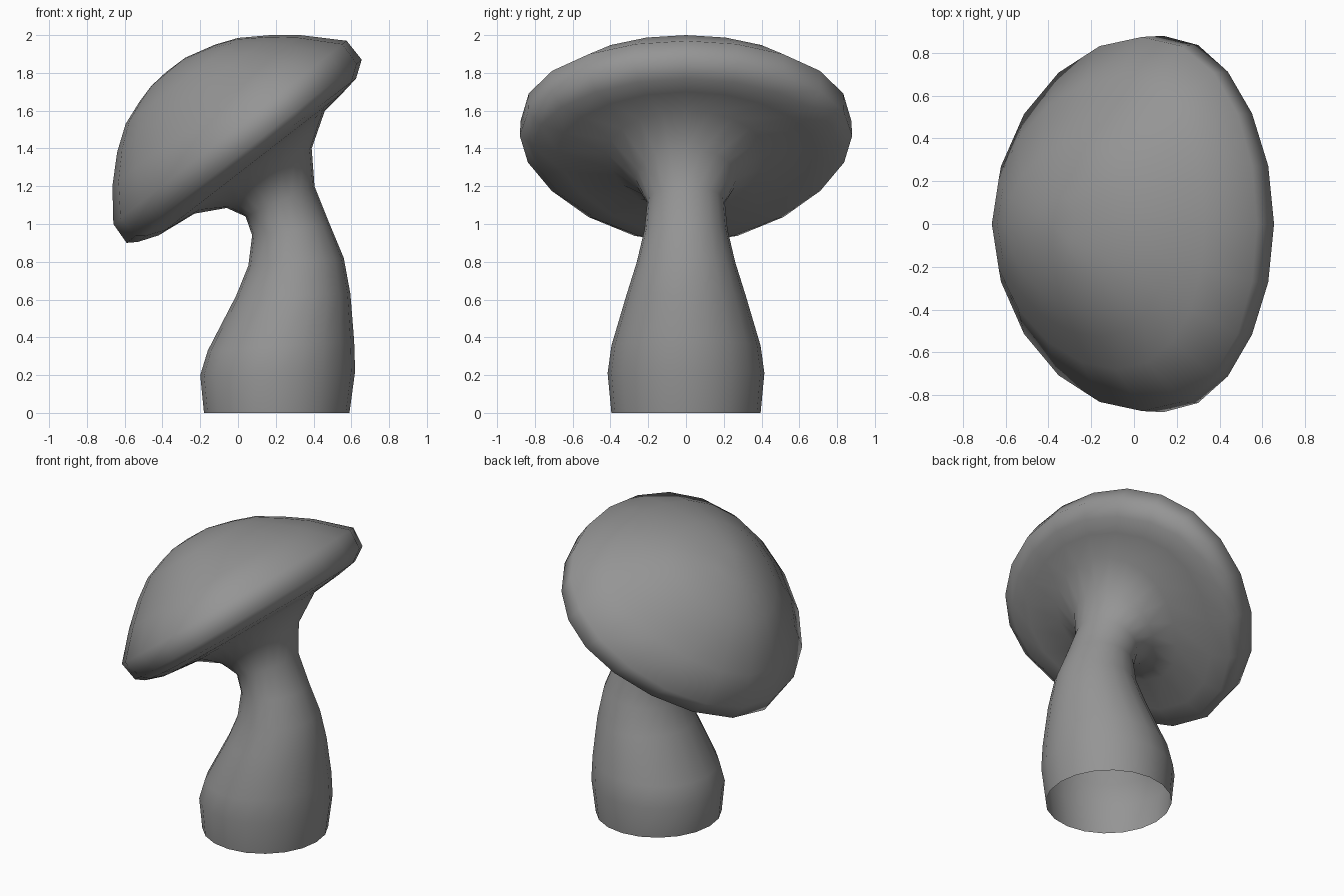
import bpy, bmesh, math
from mathutils import Vector

cube = bpy.data.objects.get("Cube")
if cube:
    bpy.data.objects.remove(cube)

SIDES = 20

grey = bpy.data.materials.new("warm_stone_grey")
grey.use_nodes = True
colour = (0.3, 0.3, 0.3, 1)
grey.diffuse_color = colour
grey.node_tree.nodes["Principled BSDF"].inputs["Base Color"].default_value = colour

# Each ring: low-side x, z, high-side x, z, half depth
stem = [
    (-.18, 0, .59, 0, .395),
    (-.20, .20, .62, .22, .415),
    (-.16, .33, .615, .38, .395),
    (-.01, .62, .595, .63, .315),
    (.055, .78, .56, .82, .26),
    (.075, .94, .485, 1.0, .22),
    (.04, 1.04, .405, 1.2, .205),
    (-.06, 1.085, .39, 1.4, .27),
]
underside = [
    (-.23, 1.055, .46, 1.6, .42),
    (-.42, .94, .56, 1.70, .68),
    (-.53, .905, .625, 1.77, .81),
    (-.59, .90, .655, 1.87, .88),
]
brim = [(-.66, 1.0, .575, 1.97, .875)]
dome = [
    (-.665, 1.2, .33, 2.0, .68),
    (-.64, 1.38, .17, 2.0, .53),
    (-.595, 1.53, 0, 1.985, .39),
    (-.52, 1.65, -.12, 1.95, .255),
    (-.46, 1.73, -.28, 1.88, .13),
]
APEX = (-.38, 1.805)


def add_ring(bm, ring, skew=0, lean=0):
    """Tilted egg; skew moves the widest point to the high side, lean narrows the low end."""
    low, high = Vector((ring[0], 0, ring[1])), Vector((ring[2], 0, ring[3]))
    middle, half = (low + high) / 2, (high - low) / 2
    verts = []
    for i in range(SIDES):
        a = math.tau * i / SIDES
        c, s = math.cos(a), math.sin(a)
        p = middle + half * (c + skew * s * s * (1 - lean * c))
        p.y = ring[4] * s
        verts.append(bm.verts.new(p))
    return verts


# One continuous skin from the open foot up to the crown
bm = bmesh.new()
rings = [add_ring(bm, r) for r in stem]
rings += [add_ring(bm, r, .17, .7) for r in underside]
rings += [add_ring(bm, r, .13) for r in brim]
rings += [add_ring(bm, r, .17) for r in dome]
for lower, upper in zip(rings, rings[1:]):
    for i in range(SIDES):
        j = (i + 1) % SIDES
        bm.faces.new((lower[i], lower[j], upper[j], upper[i]))

# Crown of the cap
tip = bm.verts.new((APEX[0], 0, APEX[1]))
for i in range(SIDES):
    bm.faces.new((rings[-1][i], rings[-1][(i + 1) % SIDES], tip))

for face in bm.faces:
    face.smooth = True
mesh = bpy.data.meshes.new("mushroom")
bm.to_mesh(mesh)
bm.free()
mesh.materials.append(grey)
mushroom = bpy.data.objects.new("mushroom", mesh)
bpy.context.collection.objects.link(mushroom)
